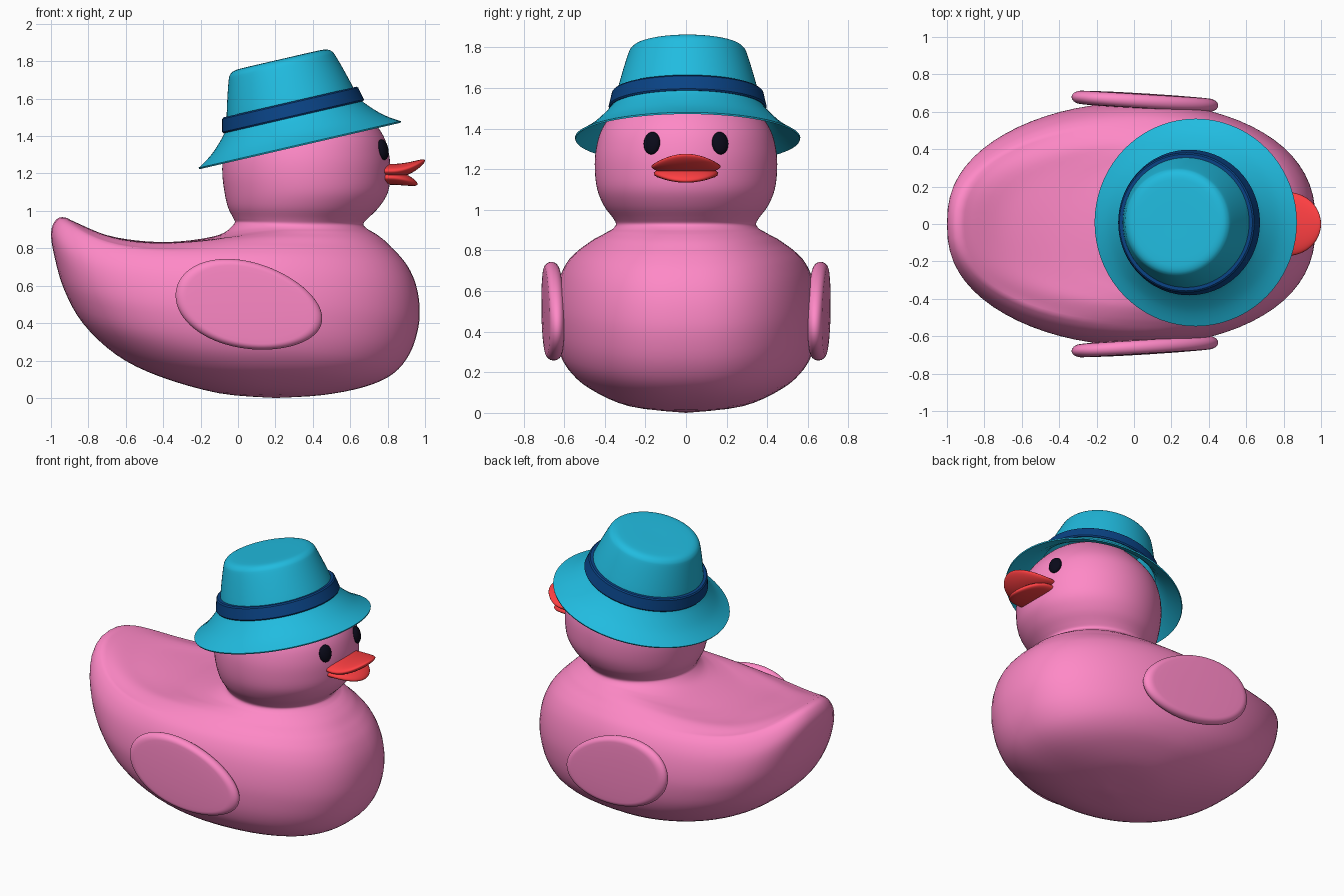
import bpy, bmesh, math
from mathutils import Vector, Matrix

if "Cube" in bpy.data.objects:
    bpy.data.objects.remove(bpy.data.objects["Cube"])

SEG = 72


def material(name, rgb):
    m = bpy.data.materials.new(name)
    m.diffuse_color = (*rgb, 1)
    m.use_nodes = True
    m.node_tree.nodes["Principled BSDF"].inputs["Base Color"].default_value = m.diffuse_color
    return m


PINK = material("pink", (1.0, 0.25, 0.57))
TEAL = material("teal", (0.015, 0.5, 0.74))
NAVY = material("navy", (0.003, 0.055, 0.23))
RED = material("red", (1.0, 0.05, 0.055))
BLACK = material("black", (0.003, 0.003, 0.01))


def smooth_rows(rows, n=4):
    """Catmull-Rom interpolation through rows of numbers."""
    out = []
    for i in range(len(rows) - 1):
        a, b, c, d = (rows[min(max(i + k, 0), len(rows) - 1)] for k in (-1, 0, 1, 2))
        for s in range(n):
            t = s / n
            out.append([0.5 * (2 * q + (r - p) * t + (2 * p - 5 * q + 4 * r - u) * t * t
                               + (3 * q - p - 3 * r + u) * t ** 3)
                        for p, q, r, u in zip(a, b, c, d)])
    return out + [list(rows[-1])]


def loft(name, rings, mat, matrix=Matrix(), angle=40, closed=False):
    """Skin a list of equal rings of points."""
    bm = bmesh.new()
    vs = [[bm.verts.new(matrix @ Vector(p)) for p in ring] for ring in rings]
    pairs = list(zip(vs, vs[1:])) + ([(vs[-1], vs[0])] if closed else [])
    for a, b in pairs:
        for i in range(len(a)):
            j = (i + 1) % len(a)
            bm.faces.new((a[i], a[j], b[j], b[i]))
    bmesh.ops.remove_doubles(bm, verts=bm.verts, dist=1e-5)
    bmesh.ops.recalc_face_normals(bm, faces=bm.faces)
    me = bpy.data.meshes.new(name)
    bm.to_mesh(me)
    bm.free()
    ob = bpy.data.objects.new(name, me)
    bpy.context.collection.objects.link(ob)
    me.materials.append(mat)
    bpy.ops.object.select_all(action='DESELECT')
    ob.select_set(True)
    bpy.context.view_layer.objects.active = ob
    bpy.ops.object.shade_smooth_by_angle(angle=math.radians(angle))
    return ob


def angles():
    return [2 * math.pi * i / SEG for i in range(SEG)]


def lathe(profile):
    """Rings of (radius, height) around z."""
    return [[(r * math.cos(t), r * math.sin(t), h) for t in angles()] for r, h in profile]


def ball(n=24):
    return lathe([(math.sin(math.pi * i / n), -math.cos(math.pi * i / n)) for i in range(n + 1)])


# Body: rings from belly over the tail rim to the neck
# (back x, back z, front x, front z, half width, side z, widest x)
BODY = [
    (0.20, 0.00, 0.20, 0.00, 0.00, 0.00, 0.20),
    (-0.10, 0.025, 0.45, 0.015, 0.28, 0.033, 0.17),
    (-0.42, 0.115, 0.68, 0.06, 0.475, 0.12, 0.12),
    (-0.65, 0.23, 0.83, 0.13, 0.58, 0.215, 0.07),
    (-0.83, 0.40, 0.92, 0.24, 0.63, 0.32, 0.04),
    (-0.93, 0.58, 0.965, 0.38, 0.65, 0.45, 0.02),
    (-0.98, 0.75, 0.97, 0.50, 0.645, 0.56, 0.02),
    (-1.00, 0.88, 0.95, 0.61, 0.62, 0.67, 0.03),
    (-0.975, 0.95, 0.91, 0.70, 0.58, 0.75, 0.05),
    (-0.93, 0.966, 0.86, 0.765, 0.53, 0.80, 0.09),
    (-0.87, 0.94, 0.82, 0.805, 0.49, 0.83, 0.12),
    (-0.70, 0.87, 0.78, 0.845, 0.45, 0.857, 0.19),
    (-0.50, 0.838, 0.74, 0.875, 0.41, 0.878, 0.25),
    (-0.30, 0.838, 0.715, 0.89, 0.385, 0.892, 0.29),
    (-0.10, 0.872, 0.69, 0.905, 0.36, 0.907, 0.31),
    (-0.022, 0.93, 0.67, 0.93, 0.345, 0.93, 0.325)]
# Head: (z, radius), continuing the neck upwards
HEAD = [(0.96, 0.36), (1.02, 0.404), (1.10, 0.437), (1.20, 0.449), (1.30, 0.443),
        (1.40, 0.413), (1.50, 0.34), (1.58, 0.25), (1.63, 0.13), (1.65, 0.0)]
for z, r in HEAD:
    x = 0.335 if z < 1 else 0.35 if z < 1.05 else 0.365
    BODY.append((x - r, z, x + r, z, r, z, x))


def body_ring(row):
    xb, zb, xf, zf, w, zs, xc = row
    power = 2 + 18 * max(0, zb - zs)            # keeps the tail lift near the middle
    k = min(max((zs - 0.79) / 0.117, 0), 1)
    dip = 0.035 * math.sin(math.pi * k)         # rounds the back off beside the neck
    full = 1 - 0.17 * min(max((0.93 - zs) / 0.1, 0), 1)  # fuller plan below the neck
    ring = []
    for t in angles():
        c, s = math.cos(t), math.sin(t)
        y = math.copysign(w * abs(s) ** full, s)
        if c > 0:
            ring.append((xc + c * (xf - xc), y, zs + c * c * (zf - zs)))
        else:
            z = zs + abs(c) ** power * (zb - zs) - dip * 4 * s * s * c * c
            ring.append((xc + c * (xc - xb), y, z))
    return ring


loft("body", [body_ring(r) for r in smooth_rows(BODY)], PINK, angle=80)

# Wings (egg-shaped discs) and eyes, mirrored left and right
edge = [(1 - 0.14 * (1 - math.cos(a)), 0.036 * math.sin(a))
        for a in [math.pi / 2 * k / 7 for k in range(8)]]
half = edge + [(0.75, 0.038), (0.4, 0.041), (0, 0.042)]
wing = [[(x, y * (1 - 0.1 * x), z) for x, y, z in ring]
        for ring in lathe([(r, -h) for r, h in reversed(half)] + half[1:])]
for side, label in ((-1, "right"), (1, "left")):
    m = (Matrix.Translation((0.059, side * 0.656, 0.493))
         @ Matrix.Rotation(math.radians(-3.5 * side), 4, 'Z')
         @ Matrix.Rotation(math.radians(13.4), 4, 'Y')
         @ Matrix.Rotation(math.radians(90), 4, 'X')
         @ Matrix.Diagonal((0.4, 0.23, 1, 1)))
    # mirrored discs keep the same outline because Z up stays up
    loft(label + "_wing", wing, PINK, m, 60)
    m = (Matrix.Translation((0.776, side * 0.168, 1.328))
         @ Matrix.Rotation(math.radians(22 * side), 4, 'Z')
         @ Matrix.Rotation(math.radians(-10), 4, 'Y')
         @ Matrix.Diagonal((0.025, 0.042, 0.056, 1)))
    loft(label + "_eye", ball(), BLACK, m, 60)


# Beak: two flattened shells with tips curling apart
def bill(name, x0, z0, rx, ry, rz, curl):
    rings = [[(x0 + rx * x, ry * y, z0 + rz * z + curl * max(x, 0) ** 2)
              for x, y, z in ring] for ring in ball()]
    loft(name, rings, RED, angle=60)


bill("upper_beak", 0.82, 1.213, 0.18, 0.17, 0.038, 0.056)
bill("lower_beak", 0.80, 1.178, 0.16, 0.158, 0.038, -0.034)

# Hat: tilted open shell with flared brim, plus band
tilt = (Matrix.Translation((0.33, 0.008, 1.355))
        @ Matrix.Rotation(math.radians(-13), 4, 'Y'))
outer = [(0.555, 0.0), (0.51, 0.027), (0.465, 0.06), (0.415, 0.108), (0.375, 0.155),
         (0.355, 0.20), (0.343, 0.25), (0.318, 0.34), (0.293, 0.42), (0.28, 0.446),
         (0.255, 0.462), (0.20, 0.467), (0.0, 0.467)]
inner = [(0.0, 0.45), (0.25, 0.445), (0.33, 0.25), (0.36, 0.15), (0.40, 0.10),
         (0.455, 0.05), (0.552, -0.008)]
loft("hat", lathe(smooth_rows(outer, 3) + inner + outer[:1]), TEAL, tilt, 40)
band = [(0.37, 0.152), (0.384, 0.15), (0.389, 0.158), (0.373, 0.226), (0.365, 0.233), (0.341, 0.233)]
loft("hat_band", lathe(band), NAVY, tilt, 35, closed=True)
